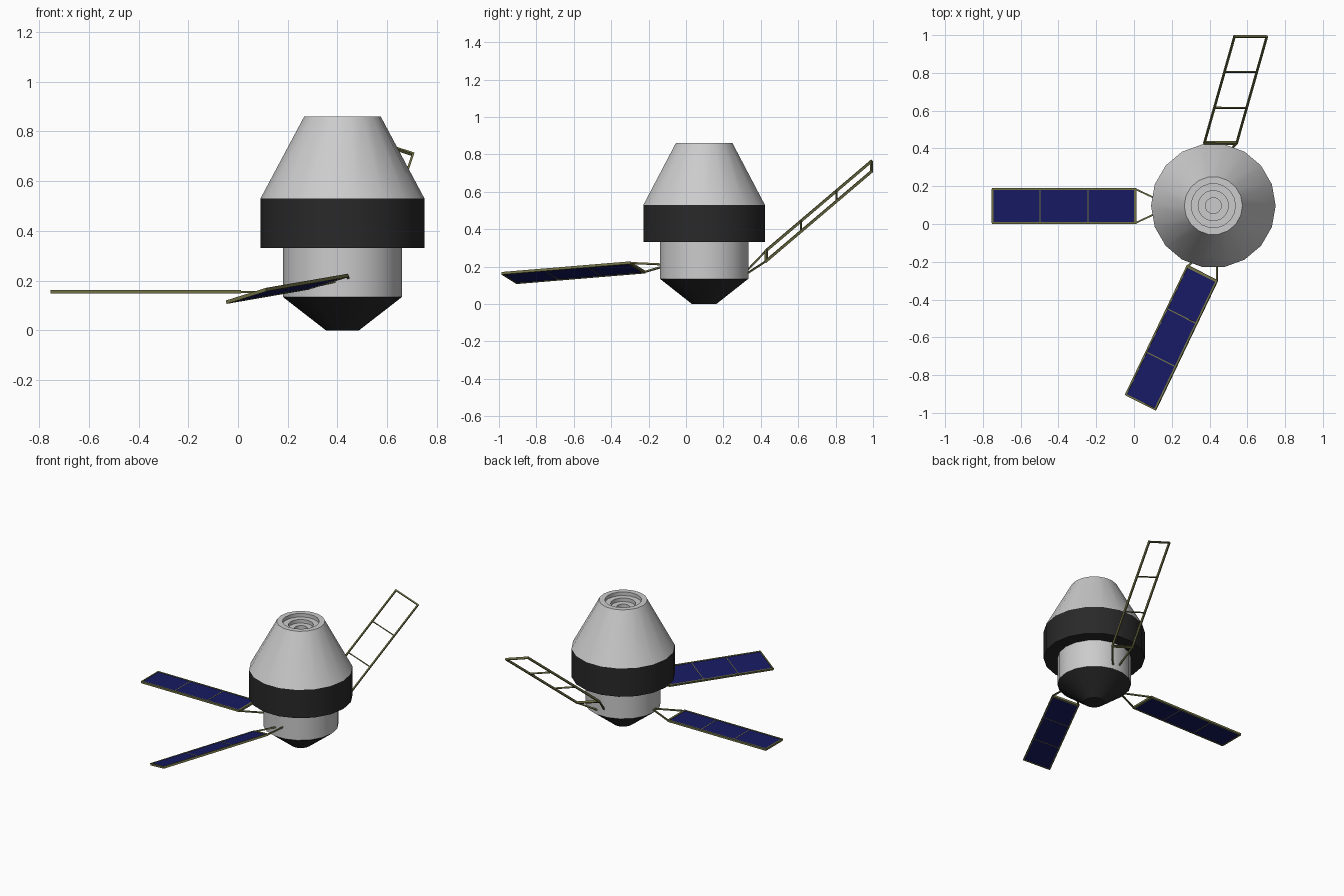
import bpy, bmesh, math
from mathutils import Vector, Matrix

if "Cube" in bpy.data.objects:
    bpy.data.objects.remove(bpy.data.objects["Cube"])

CX, CY, SIDES = 0.42, 0.097, 18


def material(name, rgb):
    m = bpy.data.materials.new(name)
    m.diffuse_color = (*rgb, 1)
    m.use_nodes = True
    m.node_tree.nodes["Principled BSDF"].inputs["Base Color"].default_value = m.diffuse_color
    return m


DARK = material("dark", (0.022, 0.022, 0.022))
OLIVE = material("olive", (0.16, 0.16, 0.06))
BLUE = material("blue", (0.008, 0.01, 0.12))


def finish(bm, name, mat=None, matrix=None, smooth=False):
    bmesh.ops.recalc_face_normals(bm, faces=bm.faces)
    me = bpy.data.meshes.new(name)
    bm.to_mesh(me)
    bm.free()
    ob = bpy.data.objects.new(name, me)
    bpy.context.collection.objects.link(ob)
    if mat:
        me.materials.append(mat)
    if matrix:
        ob.matrix_world = matrix
    if smooth:
        bpy.ops.object.select_all(action='DESELECT')
        ob.select_set(True)
        bpy.context.view_layer.objects.active = ob
        bpy.ops.object.shade_smooth_by_angle(angle=math.radians(25))
    return ob


def lathe(name, profile, mat=None, cap_start=False, cap_end=False):
    """Revolve (radius, z) points around the hull axis."""
    bm = bmesh.new()
    rings = []
    for r, z in profile:
        rings.append([bm.verts.new((r * math.cos(a), r * math.sin(a), z))
                      for a in (2 * math.pi * i / SIDES for i in range(SIDES))])
    for a, b in zip(rings, rings[1:]):
        for i in range(SIDES):
            j = (i + 1) % SIDES
            bm.faces.new((a[i], a[j], b[j], b[i]))
    if cap_start:
        bm.faces.new(rings[0][::-1])
    if cap_end:
        bm.faces.new(rings[-1])
    return finish(bm, name, mat, Matrix.Translation((CX, CY, 0)), True)


def beam(bm, p, q, w, h):
    """Box bar from p to q, w wide in the wing plane and h thick."""
    p, q = Vector(p), Vector(q)
    d = (q - p).normalized()
    n = Vector((0, 0, 1))
    s = n.cross(d)
    m = Matrix((d * (q - p).length, s * w, n * h)).transposed().to_4x4()
    bmesh.ops.create_cube(bm, size=1, matrix=Matrix.Translation((p + q) / 2) @ m)


def wing(name, near_mid, out, across, cells=True):
    u = Vector(out).normalized()
    v = Vector(across).normalized()
    n = u.cross(v).normalized()
    v = n.cross(u)
    m = Matrix((u, v, n)).transposed().to_4x4()
    m.translation = Vector(near_mid)
    L, H, T = 0.765, 0.09, 0.014
    # frame rails and rungs
    bm = bmesh.new()
    for s in (-1, 1):
        beam(bm, (0, s * H, 0), (L, s * H, 0), 0.009, T)
    for x, w in ((0.006, 0.014), (L / 3, 0.006), (2 * L / 3, 0.006), (L - 0.004, 0.009)):
        beam(bm, (x, -H, 0), (x, H, 0), w, T if w > 0.008 else 0.01)
    finish(bm, name + "_frame", OLIVE, m)
    # converging struts to the hull
    bm = bmesh.new()
    for s in (-1, 1):
        beam(bm, (0.005, s * H, 0), (-0.175, s * 0.006, 0), 0.009, 0.009)
    finish(bm, name + "_struts", OLIVE, m)
    # solar cells
    if cells:
        bm = bmesh.new()
        for i in range(3):
            beam(bm, (i * L / 3 + 0.003, 0, 0), ((i + 1) * L / 3 - 0.003, 0, 0), 2 * H - 0.008, 0.008)
        finish(bm, name + "_solar_cells", BLUE, m)


# hull, bottom to top
lathe("engine_cone", [(0.066, 0), (0.24, 0.135)], DARK, True, True)
lathe("lower_hull", [(0.24, 0.135), (0.24, 0.335)])
lathe("collar_band", [(0.235, 0.332), (0.33, 0.332), (0.33, 0.53)], DARK, True)
# upper cone with stepped docking recess
lathe("upper_cone", [(0.33, 0.53), (0.154, 0.86), (0.117, 0.86), (0.117, 0.835),
                     (0.08, 0.835), (0.08, 0.81), (0.042, 0.81), (0.042, 0.785)], None, False, True)

# three wings, the last stripped to its bare frame
wing("left_wing", (0.012, 0.095, 0.155), (-1, 0, 0), (0, 1, 0))
wing("front_wing", (0.363, -0.258, 0.196), (-0.33, -0.69, -0.057), (0.165, -0.085, 0.052))
wing("back_wing", (0.457, 0.425, 0.255), (0.16, 0.565, 0.48), (0.185, 0, -0.06), False)
